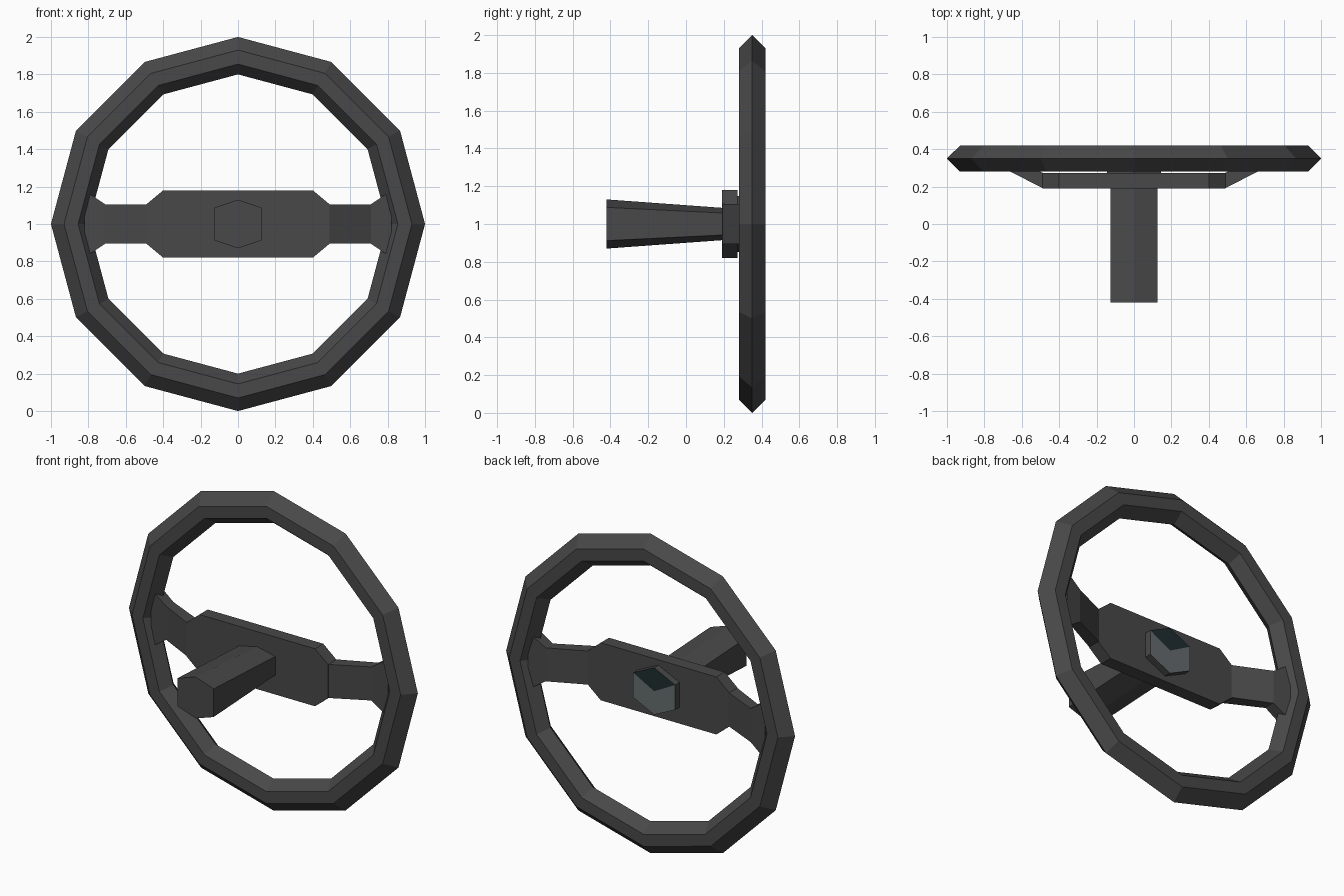
import bpy, bmesh, math

if "Cube" in bpy.data.objects:
    bpy.data.objects.remove(bpy.data.objects["Cube"])


def material(name, rgb):
    m = bpy.data.materials.new(name)
    m.diffuse_color = (*rgb, 1)
    m.use_nodes = True
    m.node_tree.nodes["Principled BSDF"].inputs["Base Color"].default_value = m.diffuse_color
    return m


DARK = material("charcoal", (0.065, 0.065, 0.065))
GREY = material("blue_grey", (0.13, 0.15, 0.155))
TEAL = material("dark_teal", (0.014, 0.026, 0.028))


def loft(name, rings, mats, closed=False):
    """Skin a list of equal-sized point rings, capped or joined end to end."""
    bm = bmesh.new()
    vs = [[bm.verts.new(p) for p in r] for r in rings]
    n = len(vs[0])
    pairs = list(zip(vs, vs[1:])) + ([(vs[-1], vs[0])] if closed else [])
    for a, b in pairs:
        for i in range(n):
            bm.faces.new((a[i], a[(i + 1) % n], b[(i + 1) % n], b[i]))
    if not closed:
        bm.faces.new(vs[0])
        bm.faces.new(vs[-1])
    bmesh.ops.recalc_face_normals(bm, faces=bm.faces)
    me = bpy.data.meshes.new(name)
    bm.to_mesh(me)
    bm.free()
    ob = bpy.data.objects.new(name, me)
    bpy.context.collection.objects.link(ob)
    for m in mats:
        me.materials.append(m)
    return ob


def hexagon(y, hx, hz, corner):
    """Upright hexagon in the xz plane with a point at the top."""
    return [(x, y, 1 + z) for x, z in ((0, hz), (hx, corner), (hx, -corner),
                                       (0, -hz), (-hx, -corner), (-hx, corner))]


# Rim: twelve-sided ring with hexagonal section (radius, y)
section = [(1, .35), (.93, .28), (.855, .28), (.8, .35), (.855, .42), (.93, .42)]
rings = []
for k in range(12):
    a = k * math.pi / 6
    rings.append([(r * math.sin(a), y, 1 + r * math.cos(a)) for r, y in section])
loft("rim", rings, [DARK], closed=True)

# Column: hexagonal, thicker at the front end
loft("column", [hexagon(-.42, .125, .13, .088), hexagon(.2, .125, .085, .058)], [DARK])

# Hub plate with clipped corners
outline = [(.4, .18), (.49, .105), (.49, -.105), (.4, -.18),
           (-.4, -.18), (-.49, -.105), (-.49, .105), (-.4, .18)]
loft("hub_plate", [[(x, y, 1 + z) for x, z in outline] for y in (.19, .272)], [DARK])

# Spokes: (x, front y, back y, half height), flaring into the rim
stations = [(.485, .19, .272, .105), (.71, .305, .375, .105), (.82, .31, .39, .18)]
for side, name in ((1, "right_spoke"), (-1, "left_spoke")):
    loft(name, [[(side * x, f, 1 + h), (side * x, b, 1 + h),
                 (side * x, b, 1 - h), (side * x, f, 1 - h)]
                for x, f, b, h in stations], [DARK])

# Centre cap on the back, its face split in six sectors with the top pair teal
cap = loft("centre_cap", [hexagon(.27, .145, .147, .078),
                          hexagon(.315, .145, .147, .078)], [DARK, GREY, TEAL])
bm = bmesh.new()
bm.from_mesh(cap.data)
face = max(bm.faces, key=lambda f: f.calc_center_median().y)
for f in bmesh.ops.poke(bm, faces=[face])["faces"]:
    f.material_index = 2 if f.calc_center_median().z > 1.05 else 1
bm.to_mesh(cap.data)
bm.free()
